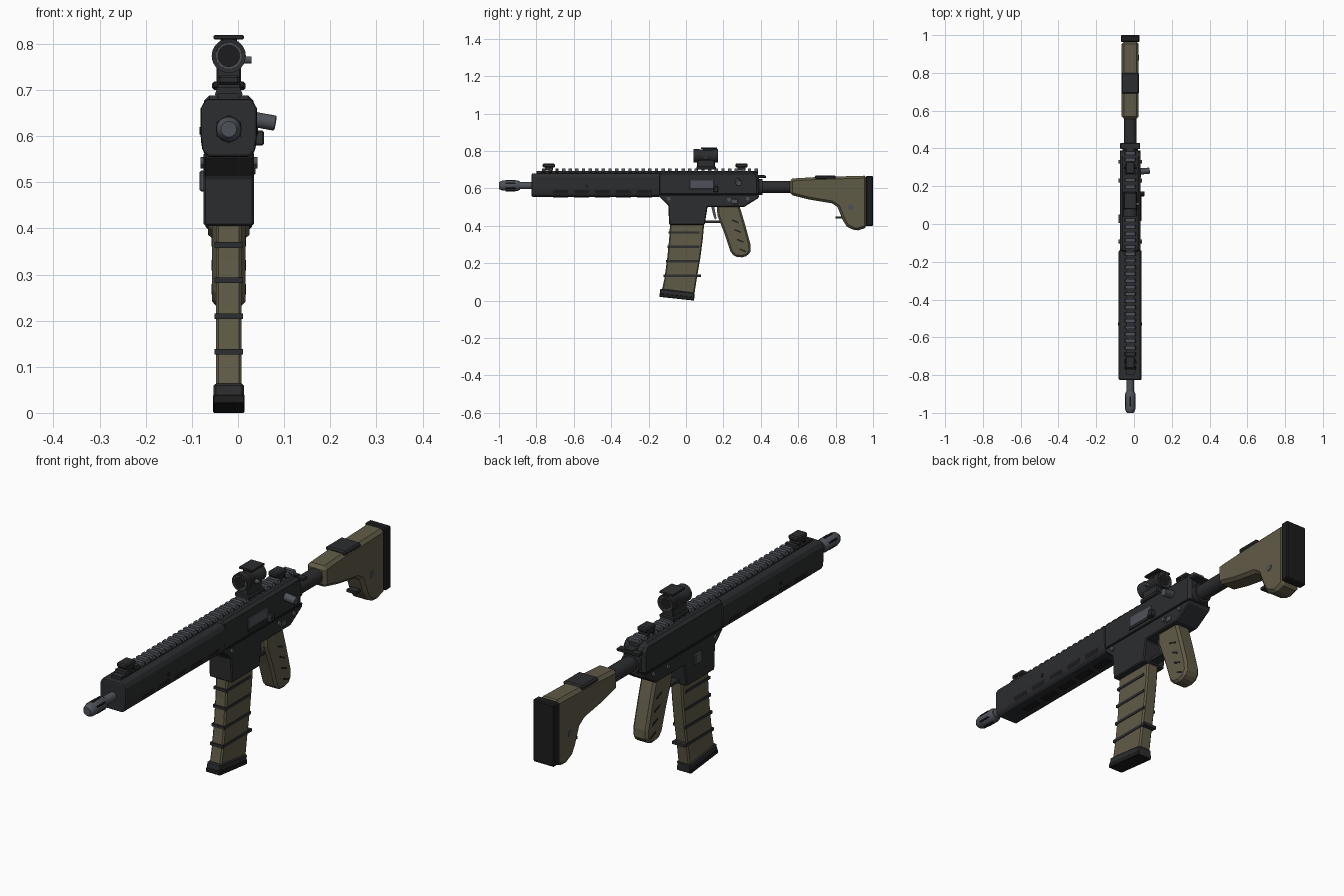
import bpy, bmesh, math
from mathutils import Matrix, Vector

CX = -0.02  # the centre line of the rifle sits slightly left of x = 0


def material(name, r, g, b):
    m = bpy.data.materials.new(name)
    m.diffuse_color = (r, g, b, 1)
    return m


DARK = material("dark grey", 0.025, 0.026, 0.028)
BLACK = material("black", 0.012, 0.012, 0.013)
OLIVE = material("olive", 0.118, 0.104, 0.062)
STEEL = material("steel grey", 0.076, 0.086, 0.100)


def finish(name, bm, mat, bevel=0.0, smooth=False, segs=1):
    bmesh.ops.recalc_face_normals(bm, faces=bm.faces)
    me = bpy.data.meshes.new(name)
    bm.to_mesh(me)
    bm.free()
    me.materials.append(mat)
    ob = bpy.data.objects.new(name, me)
    bpy.context.collection.objects.link(ob)
    ob.location.x = CX
    if bevel:
        mod = ob.modifiers.new("edge", 'BEVEL')
        mod.width, mod.segments = bevel, segs
        mod.limit_method, mod.angle_limit = 'ANGLE', math.radians(35)
    if smooth:
        bpy.ops.object.select_all(action='DESELECT')
        ob.select_set(True)
        bpy.context.view_layer.objects.active = ob
        bpy.ops.object.shade_smooth_by_angle(angle=math.radians(35))
    return ob


def prism(name, pts, axis, lo, hi, mat, bevel=0.0, segs=1):
    """Extrude a (y, z) outline along x, or an (x, z) outline along y."""
    bm = bmesh.new()
    place = (lambda p, t: (t, p[0], p[1])) if axis == 'x' else (lambda p, t: (p[0], t, p[1]))
    a = [bm.verts.new(place(p, lo)) for p in pts]
    b = [bm.verts.new(place(p, hi)) for p in pts]
    bm.faces.new(a)
    bm.faces.new(b)
    for i in range(len(pts)):
        j = (i + 1) % len(pts)
        bm.faces.new((a[i], a[j], b[j], b[i]))
    return finish(name, bm, mat, bevel, segs=segs)


def box(name, x0, x1, y0, y1, z0, z1, mat, bevel=0.0):
    return prism(name, [(y0, z0), (y1, z0), (y1, z1), (y0, z1)], 'x', x0, x1, mat, bevel)


def rod(name, p, q, r, mat, sides=24, bevel=0.0):
    """Cylinder between two points."""
    p, q = Vector(p), Vector(q)
    d = q - p
    bm = bmesh.new()
    m = Matrix.Translation((p + q) / 2) @ d.to_track_quat('Z', 'Y').to_matrix().to_4x4()
    bmesh.ops.create_cone(bm, cap_ends=True, segments=sides, radius1=r, radius2=r, depth=d.length, matrix=m)
    return finish(name, bm, mat, bevel, smooth=True)


def lathe(name, prof, z, mat, sides=32):
    """Spin (y, radius) points around the y direction at height z."""
    bm = bmesh.new()
    rings = [[bm.verts.new((r * math.cos(t), y, z + r * math.sin(t)))
              for t in (2 * math.pi * k / sides for k in range(sides))] for y, r in prof]
    for a, b in zip(rings, rings[1:]):
        for k in range(sides):
            n = (k + 1) % sides
            bm.faces.new((a[k], a[n], b[n], b[k]))
    bm.faces.new(rings[0])
    bm.faces.new(rings[-1])
    return finish(name, bm, mat, smooth=True)


# Barrel and muzzle device
BZ = 0.615
rod("barrel", (0, -0.91, BZ), (0, -0.78, BZ), 0.019, STEEL)
lathe("muzzle_device", [(-1.0, 0.017), (-0.992, 0.023), (-0.98, 0.027), (-0.90, 0.028),
                        (-0.888, 0.022)], BZ, STEEL)
for k in range(6):
    t = math.radians(60 * k + 30)
    c, s = 0.0265 * math.cos(t), 0.0265 * math.sin(t)
    rod("muzzle_slot", (c, -0.965, BZ + s), (c, -0.912, BZ + s), 0.004, BLACK, 8)

# Handguard with rounded section, and its slots
prism("handguard", [(-0.045, 0.555), (0.045, 0.555), (0.057, 0.568), (0.061, 0.60), (0.061, 0.66),
                    (0.050, 0.68), (-0.050, 0.68), (-0.061, 0.66), (-0.061, 0.60), (-0.057, 0.568)],
      'y', -0.825, -0.14, DARK, 0.006, 2)
for k in range(5):
    y = -0.71 + 0.112 * k
    box("bottom_slot", -0.015, 0.015, y, y + 0.08, 0.551, 0.558, BLACK)
    for s in (-1, 1):
        prism("side_slot", [(s * 0.0575, 0.572), (s * 0.0605, 0.59), (s * 0.055, 0.59), (s * 0.052, 0.572)],
              'y', y, y + 0.08, BLACK)
for s in (-1, 1):
    rod("handguard_screw", (s * 0.055, -0.53, 0.612), (s * 0.0635, -0.53, 0.612), 0.008, BLACK, 12)

# Upper and lower receiver
prism("upper_receiver", [(-0.15, 0.56), (0.39, 0.56), (0.39, 0.66), (0.372, 0.688), (-0.15, 0.688)],
      'x', -0.054, 0.054, DARK, 0.012)
prism("lower_receiver", [(-0.145, 0.566), (-0.145, 0.557), (-0.095, 0.51), (-0.09, 0.405), (0.10, 0.405),
                         (0.115, 0.50), (0.31, 0.50), (0.39, 0.55), (0.39, 0.566)],
      'x', -0.0545, 0.0545, DARK, 0.005)
box("receiver_seam", -0.0552, 0.0552, -0.13, 0.388, 0.564, 0.569, BLACK)

# Top rail with cross teeth
box("rail_base", -0.022, 0.022, -0.80, 0.385, 0.675, 0.692, DARK)
for k in range(33):
    y = -0.77 + 0.0355 * k
    prism("rail_tooth", [(-0.03, 0.69), (-0.024, 0.684), (0.024, 0.684), (0.03, 0.69), (0.025, 0.705),
                         (-0.025, 0.705)], 'y', y, y + 0.018, STEEL if k % 1 == 0 and 3 <= k else DARK)

# Folded front and rear sights
for name, y in (("front_sight", -0.733), ("rear_sight", 0.297)):
    box(name + "_base", -0.026, 0.026, y - 0.022, y + 0.022, 0.695, 0.715, DARK, 0.003)
    box(name + "_leaf", -0.024, 0.024, y - 0.033, y + 0.033, 0.712, 0.732, DARK, 0.005)
    rod(name + "_knob", (-0.033, y, 0.71), (0.033, y, 0.71), 0.006, BLACK, 12)

# Optic
OZ = 0.774
lathe("optic_body", [(0.06, 0.026), (0.042, 0.028), (0.04, 0.037), (0.068, 0.037), (0.075, 0.033),
                     (0.135, 0.033), (0.142, 0.037), (0.17, 0.037), (0.168, 0.028), (0.15, 0.026)], OZ, DARK)
for y in (0.046, 0.164):
    rod("optic_lens_ring", (0, y - 0.003, OZ), (0, y + 0.003, OZ), 0.0285, STEEL, 32)
for y0, y1 in ((0.0415, 0.05), (0.16, 0.1685)):
    rod("optic_lens", (0, y0, OZ), (0, y1, OZ), 0.0245, BLACK, 32)
box("optic_neck", -0.027, 0.027, 0.06, 0.155, 0.70, 0.752, DARK, 0.004)
box("optic_clamp", -0.036, 0.036, 0.055, 0.16, 0.70, 0.718, DARK, 0.004)
box("optic_top_post", -0.018, 0.018, 0.09, 0.15, 0.80, 0.813, DARK)
box("optic_top_plate", -0.033, 0.033, 0.08, 0.165, 0.810, 0.819, DARK, 0.002)
rod("optic_dial", (0.02, 0.105, 0.765), (0.049, 0.105, 0.765), 0.008, STEEL, 16)

# Right side controls: port cover, deflector, assist button, release
box("ejection_port", 0.05, 0.0565, 0.02, 0.15, 0.596, 0.643, STEEL, 0.002)
box("port_hinge", 0.05, 0.059, 0.015, 0.15, 0.585, 0.594, DARK)
prism("case_deflector", [(0.145, 0.58), (0.172, 0.58), (0.172, 0.612), (0.155, 0.612)],
      'x', 0.05, 0.076, DARK, 0.003)
rod("assist_button", (0.045, 0.278, 0.638), (0.101, 0.282, 0.628), 0.0165, STEEL, 24, 0.002)
box("magazine_release", 0.05, 0.058, 0.245, 0.278, 0.517, 0.542, STEEL, 0.002)
box("bolt_catch", -0.063, -0.05, 0.005, 0.05, 0.48, 0.525, STEEL, 0.003)
for y, z in ((-0.092, 0.545), (0.33, 0.545), (0.23, 0.54)):
    rod("receiver_pin", (-0.061, y, z), (0.062, y, z), 0.010, STEEL, 16)

# Charging handle
box("charging_handle", -0.020, 0.020, 0.36, 0.42, 0.655, 0.672, DARK)
box("charging_handle_bar", -0.053, 0.053, 0.397, 0.428, 0.655, 0.668, DARK, 0.003)

# Trigger and guard
prism("trigger", [(0.135, 0.505), (0.15, 0.505), (0.163, 0.44), (0.155, 0.432), (0.145, 0.46)],
      'x', -0.008, 0.008, STEEL)
box("trigger_guard", -0.02, 0.02, 0.09, 0.20, 0.416, 0.428, DARK)

# Magazine, curved, with bands and base
prism("magazine", [(-0.085, 0.42), (-0.09, 0.33), (-0.10, 0.23), (-0.115, 0.12), (-0.13, 0.05),
                   (0.045, 0.035), (0.058, 0.12), (0.077, 0.23), (0.09, 0.33), (0.098, 0.42)],
      'x', -0.028, 0.028, OLIVE, 0.006)
for z, y0, y1 in ((0.364, -0.093, 0.072), (0.288, -0.099, 0.072), (0.210, -0.108, 0.072), (0.133, -0.119, 0.079)):
    box("magazine_band", -0.031, 0.031, y0, y1, z - 0.006, z + 0.006, DARK)
prism("magazine_base", [(-0.142, 0.022), (0.043, 0.0), (0.047, 0.042), (-0.137, 0.064)],
      'x', -0.033, 0.033, DARK, 0.005)
prism("magazine_floor", [(-0.1425, 0.02), (0.0425, 0.0), (0.0445, 0.02), (-0.1405, 0.040)],
      'x', -0.034, 0.034, BLACK, 0.002)

# Pistol grip with side grooves
prism("grip", [(0.165, 0.51), (0.285, 0.51), (0.315, 0.41), (0.345, 0.30), (0.346, 0.265), (0.33, 0.24),
               (0.30, 0.231), (0.262, 0.235), (0.238, 0.26), (0.205, 0.36), (0.168, 0.455)],
      'x', -0.036, 0.036, OLIVE, 0.010)
for k in range(4):
    y, z = 0.245 + 0.014 * k, 0.435 - 0.052 * k
    for s in (-1, 1):
        prism("grip_groove", [(y, z), (y + 0.035, z - 0.014), (y + 0.035, z - 0.022), (y, z - 0.008)],
              'x', s * 0.033, s * 0.0375, BLACK)

# Buffer tube and stock
rod("buffer_tube", (0, 0.38, 0.607), (0, 0.60, 0.607), 0.033, DARK, 24)
rod("buffer_nut", (0, 0.385, 0.607), (0, 0.41, 0.607), 0.042, DARK, 24)
prism("stock", [(0.556, 0.652), (0.69, 0.660), (0.967, 0.668), (0.967, 0.39), (0.909, 0.372), (0.86, 0.395),
                (0.838, 0.43), (0.81, 0.50), (0.78, 0.520), (0.66, 0.540), (0.556, 0.566)],
      'x', -0.045, 0.045, OLIVE, 0.013)
box("butt_pad", -0.05, 0.05, 0.963, 1.0, 0.398, 0.667, BLACK, 0.005)
box("cheek_band", -0.047, 0.047, 0.69, 0.80, 0.650, 0.670, DARK, 0.006)
box("stock_lever", -0.022, 0.022, 0.80, 0.866, 0.438, 0.450, DARK)
rod("stock_bolt", (-0.047, 0.88, 0.50), (0.047, 0.88, 0.50), 0.015, STEEL, 20)
